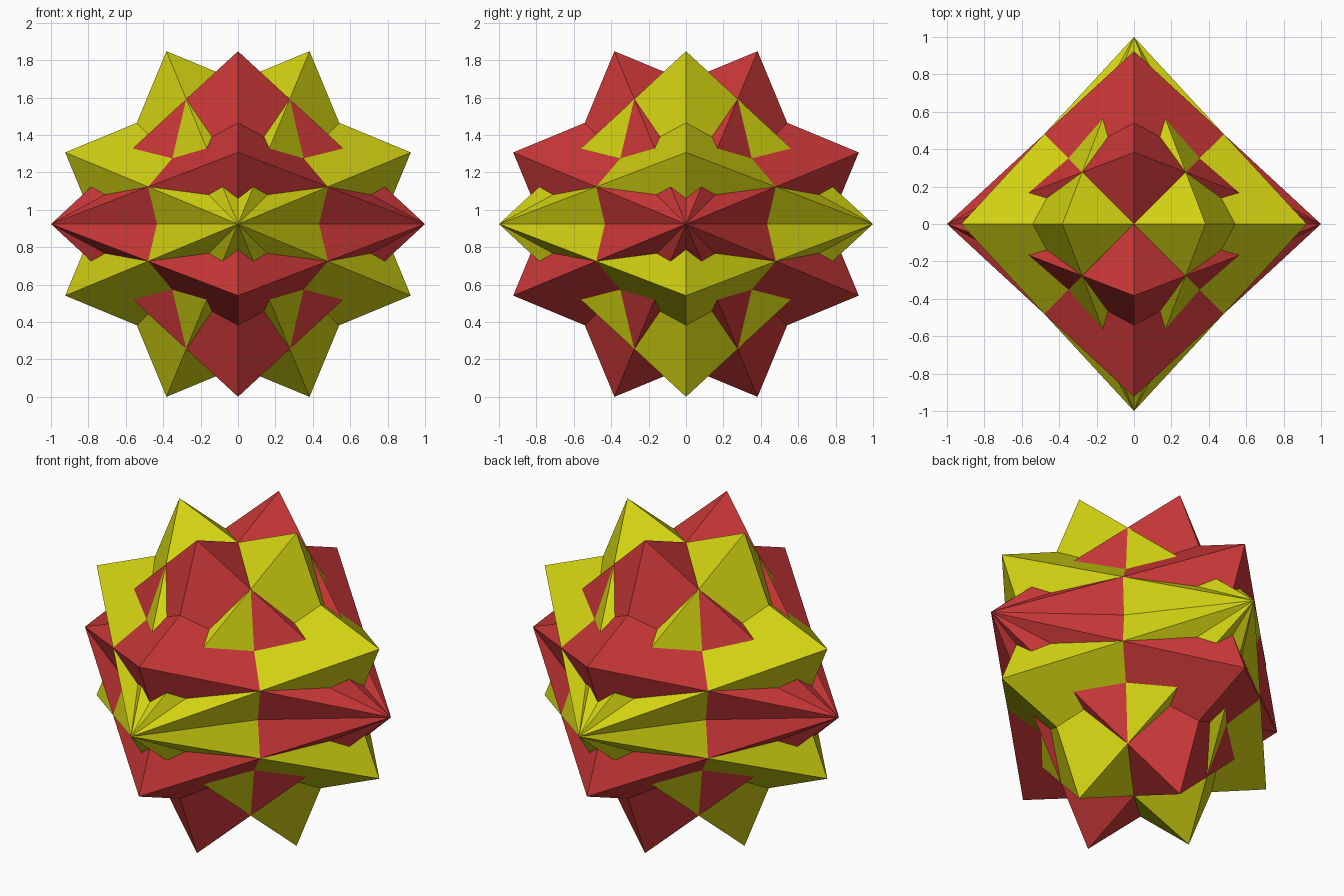
import bpy
import bmesh
import math
from mathutils import Matrix

cube = bpy.data.objects.get("Cube")
if cube:
    bpy.data.objects.remove(cube, do_unlink=True)

POINTS = 8                                   # star points around each axis
STEP = math.pi / POINTS                      # angle from a point to a notch
OUTER = 1.0
INNER = math.cos(2 * STEP) / math.cos(STEP)  # notch radius of two crossed squares
CENTRE_Z = math.cos(STEP)                    # lowest points touch z = 0


def make_material(name, rgb):
    mat = bpy.data.materials.new(name)
    mat.use_nodes = True
    colour = (*rgb, 1.0)
    mat.diffuse_color = colour
    for node in mat.node_tree.nodes:
        if node.type == 'BSDF_PRINCIPLED':
            node.inputs["Base Color"].default_value = colour
    return mat


def star_bipyramid(name, mat, rotation):
    """Two crossed octahedra fused: an eight-pointed star ring with two tips."""
    bm = bmesh.new()
    ring = []
    for i in range(2 * POINTS):
        radius = OUTER if i % 2 else INNER
        angle = i * STEP
        ring.append(bm.verts.new((radius * math.cos(angle), radius * math.sin(angle), 0)))
    for tip_z in (1, -1):
        tip = bm.verts.new((0, 0, tip_z))
        for i, v in enumerate(ring):
            bm.faces.new((v, ring[(i + 1) % len(ring)], tip))
    bmesh.ops.recalc_face_normals(bm, faces=bm.faces)
    bm.transform(Matrix.Translation((0, 0, CENTRE_Z)) @ rotation)
    mesh = bpy.data.meshes.new(name)
    bm.to_mesh(mesh)
    bm.free()
    mesh.materials.append(mat)
    obj = bpy.data.objects.new(name, mesh)
    bpy.context.scene.collection.objects.link(obj)
    return obj


# Two interlocking stars, one along each horizontal axis
star_bipyramid("yellow_star", make_material("yellow", (0.64, 0.64, 0.006)),
               Matrix.Rotation(math.pi / 2, 4, 'X'))
star_bipyramid("red_star", make_material("red", (0.61, 0.04, 0.04)),
               Matrix.Rotation(math.pi / 2, 4, 'Y'))
